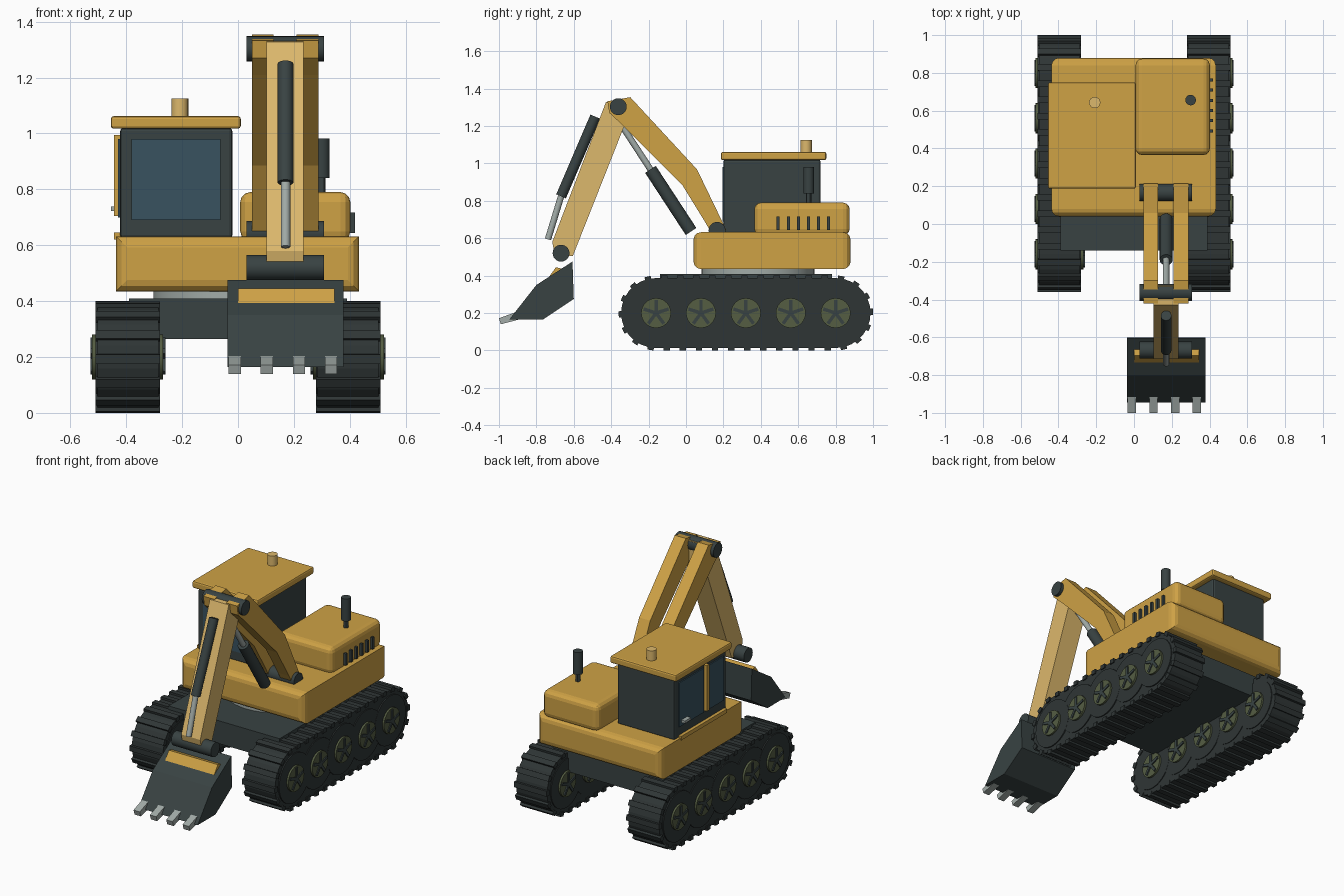
import bpy, bmesh
from math import pi, sin, cos
from mathutils import Matrix, Vector

if "Cube" in bpy.data.objects:
    bpy.data.objects.remove(bpy.data.objects["Cube"])


def material(name, rgb):
    m = bpy.data.materials.new(name)
    m.diffuse_color = (*rgb, 1)
    m.use_nodes = True
    m.node_tree.nodes["Principled BSDF"].inputs["Base Color"].default_value = m.diffuse_color
    return m


YELLOW = material("yellow_paint", (0.62, 0.36, 0.06))
TAN = material("pale_yellow", (0.72, 0.48, 0.15))
DARK = material("dark_steel", (0.04, 0.055, 0.055))
BLACK = material("rubber", (0.028, 0.036, 0.036))
OLIVE = material("olive_hub", (0.09, 0.11, 0.055))
GLASS = material("tinted_glass", (0.04, 0.085, 0.115))
STEEL = material("bare_steel", (0.36, 0.41, 0.39))


def finish(name, bm, mat, smooth=False):
    bmesh.ops.recalc_face_normals(bm, faces=bm.faces)
    me = bpy.data.meshes.new(name)
    bm.to_mesh(me)
    bm.free()
    me.materials.append(mat)
    ob = bpy.data.objects.new(name, me)
    bpy.context.collection.objects.link(ob)
    if smooth:
        bpy.ops.object.select_all(action='DESELECT')
        bpy.context.view_layer.objects.active = ob
        ob.select_set(True)
        bpy.ops.object.shade_smooth_by_angle()
    return ob


def add_box(bm, lo, hi, matrix=Matrix()):
    lo, hi = Vector(lo), Vector(hi)
    scale = Matrix.Diagonal((*(hi - lo), 1))
    return bmesh.ops.create_cube(bm, size=1, matrix=matrix @ Matrix.Translation((lo + hi) / 2) @ scale)


def add_cyl(bm, a, b, r, seg=24):
    a, b = Vector(a), Vector(b)
    rot = (b - a).to_track_quat('Z', 'Y').to_matrix().to_4x4()
    bmesh.ops.create_cone(bm, cap_ends=True, segments=seg, radius1=r, radius2=r,
                          depth=(b - a).length, matrix=Matrix.Translation((a + b) / 2) @ rot)


def add_prism(bm, pts, x0, x1):
    face = bm.faces.new([bm.verts.new((x0, y, z)) for y, z in pts])
    out = bmesh.ops.extrude_face_region(bm, geom=[face])
    verts = [v for v in out["geom"] if isinstance(v, bmesh.types.BMVert)]
    bmesh.ops.translate(bm, verts=verts, vec=(x1 - x0, 0, 0))


def box(name, lo, hi, mat, bevel=0, seg=3, keep_y=False):
    bm = bmesh.new()
    add_box(bm, lo, hi)
    if bevel:
        edges = [e for e in bm.edges
                 if not (keep_y and abs(e.verts[0].co.y - e.verts[1].co.y) > 0.01)]
        bmesh.ops.bevel(bm, geom=edges, offset=bevel, segments=seg, profile=0.5, affect='EDGES')
    return finish(name, bm, mat)


def cyl(name, a, b, r, mat, seg=24):
    bm = bmesh.new()
    add_cyl(bm, a, b, r, seg)
    return finish(name, bm, mat, True)


def prism(name, pts, x0, x1, mat):
    bm = bmesh.new()
    add_prism(bm, pts, x0, x1)
    return finish(name, bm, mat)


# Crawler tracks
Y0, Y1, ZC = -0.16, 0.80, 0.20
WHEELS = [Y0 + 0.24 * i for i in range(5)]
LEN = Y1 - Y0


def track_point(s, r):
    """Position and outward angle at distance s along the track loop."""
    arc = pi * r
    s %= 2 * (LEN + arc)
    if s < LEN:
        return Y0 + s, ZC + r, pi / 2
    s -= LEN
    if s < arc:
        a = pi / 2 - s / r
        return Y1 + r * cos(a), ZC + r * sin(a), a
    s -= arc
    if s < LEN:
        return Y1 - s, ZC - r, -pi / 2
    a = -pi / 2 - (s - LEN) / r
    return Y0 + r * cos(a), ZC + r * sin(a), a


for side, label in ((-1, "left"), (1, "right")):
    inner, outer = side * 0.285, side * 0.503
    # belt
    R = 0.187
    arc = [-pi / 2 + pi * i / 14 for i in range(15)]
    loop = [(Y1 + R * cos(a), ZC + R * sin(a)) for a in arc]
    loop += [(Y0 - R * cos(a), ZC - R * sin(a)) for a in arc]
    prism(label + "_track_belt", loop, inner, outer, BLACK)
    # cleats
    bm = bmesh.new()
    n, total = 36, 2 * (LEN + pi * R)
    for i in range(n):
        y, z, a = track_point(total * (i + 0.5) / n, R)
        m = Matrix.Translation((side * 0.395, y, z)) @ Matrix.Rotation(a - pi / 2, 4, 'X')
        add_box(bm, (-0.115, -0.017, -0.015), (0.115, 0.017, 0.013), m)
    finish(label + "_track_cleats", bm, BLACK)
    # road wheels, hubs and spokes
    discs, hubs, spokes = bmesh.new(), bmesh.new(), bmesh.new()
    for i, y in enumerate(WHEELS):
        w = 0.001 * (i % 2)
        add_cyl(discs, (side * (0.28 + w), y, ZC), (side * (0.51 - w), y, ZC), 0.155, 32)
        add_cyl(hubs, (side * 0.268, y, ZC), (side * 0.522, y, ZC), 0.08, 24)
        for k in range(5):
            m = Matrix.Translation((0, y, ZC)) @ Matrix.Rotation(2 * pi * k / 5, 4, 'X')
            for xa, xb in ((0.26, 0.27), (0.52, 0.528)):
                lo, hi = sorted((side * xa, side * xb))
                add_box(spokes, (lo, -0.009, 0.0), (hi, 0.009, 0.07), m)
    finish(label + "_road_wheels", discs, BLACK, True)
    finish(label + "_wheel_hubs", hubs, OLIVE, True)
    finish(label + "_wheel_spokes", spokes, DARK)

# Undercarriage and turntable
box("undercarriage", (-0.39, -0.14, 0.265), (0.39, 0.78, 0.41), DARK)
cyl("turntable", (0, 0.385, 0.40), (0, 0.385, 0.445), 0.303, STEEL, 40)

# Upper body and engine cover
box("upper_body", (-0.437, 0.04, 0.435), (0.433, 0.88, 0.632), YELLOW, 0.04, 3, True)
box("engine_cover", (0.008, 0.365, 0.615), (0.402, 0.875, 0.79), YELLOW, 0.035)
bm = bmesh.new()
for i in range(6):
    y = 0.493 + 0.054 * i
    add_box(bm, (0.395, y - 0.008, 0.643), (0.418, y + 0.008, 0.717))
finish("engine_vents", bm, DARK)
cyl("exhaust_stub", (0.30, 0.656, 0.78), (0.30, 0.656, 0.85), 0.014, DARK, 12)
cyl("exhaust_pipe", (0.30, 0.656, 0.84), (0.30, 0.656, 0.982), 0.028, DARK, 20)

# Cab
box("cab", (-0.422, 0.20, 0.625), (-0.02, 0.72, 1.02), DARK, 0.012, 2)
box("windscreen", (-0.382, 0.194, 0.69), (-0.062, 0.21, 0.98), GLASS)
box("door_window", (-0.429, 0.43, 0.70), (-0.41, 0.68, 0.98), GLASS)
box("side_window", (-0.429, 0.23, 0.70), (-0.41, 0.39, 0.98), GLASS)
box("door_pillar", (-0.443, 0.398, 0.705), (-0.42, 0.422, 0.995), YELLOW)
box("door_sill", (-0.443, 0.22, 0.62), (-0.42, 0.68, 0.645), YELLOW)
box("door_handle", (-0.455, 0.60, 0.722), (-0.42, 0.66, 0.738), STEEL)
box("cab_roof", (-0.455, 0.187, 1.017), (0.01, 0.75, 1.062), YELLOW, 0.01, 2)
cyl("roof_beacon", (-0.208, 0.643, 1.055), (-0.208, 0.643, 1.125), 0.03, TAN, 20)

# Boom: twin plates
bm = bmesh.new()
boom = [(-0.298, 1.354), (0.059, 0.968), (0.214, 0.647), (0.20, 0.61), (0.14, 0.62),
        (0.10, 0.69), (-0.02, 0.885), (-0.345, 1.21), (-0.41, 1.27), (-0.42, 1.332)]
for x0, x1 in ((0.05, 0.127), (0.21, 0.288)):
    add_prism(bm, boom, x0, x1)
finish("boom", bm, YELLOW)

# Stick
prism("stick", [(-0.428, 1.328), (-0.325, 1.335), (-0.33, 1.20), (-0.605, 0.505), (-0.70, 0.505),
                (-0.715, 0.58)], 0.102, 0.235, TAN)

# Pivot pins
for name, y, z in (("boom_foot_pin", 0.166, 0.642), ("elbow_pin", -0.362, 1.303),
                   ("bucket_pin", -0.668, 0.52)):
    cyl(name, (0.03, y, z), (0.308, y, z), 0.045, DARK)

# Hydraulic rams
for name, a, b, c, r in (("boom_ram", (0.027, 0.636), (-0.19, 0.968), (-0.345, 1.205), 0.034),
                         ("stick_ram", (-0.485, 1.25), (-0.668, 0.824), (-0.738, 0.594), 0.028)):
    p, q, s = [(0.17, *v) for v in (a, b, c)]
    cyl(name + "_barrel", p, q, r, DARK, 20)
    cyl(name + "_rod", q, s, 0.017, STEEL, 16)

# Bucket, wear plate and teeth
prism("bucket", [(-0.607, 0.475), (-0.60, 0.275), (-0.765, 0.165), (-0.945, 0.165), (-0.80, 0.35)],
      -0.038, 0.378, DARK)
prism("bucket_plate", [(-0.655, 0.435), (-0.695, 0.445), (-0.735, 0.39), (-0.735, 0.38)],
      0.0, 0.345, YELLOW)
bm = bmesh.new()
for i in range(4):
    x = -0.012 + 0.115 * i
    add_prism(bm, [(-0.91, 0.205), (-1.0, 0.172), (-0.99, 0.14), (-0.89, 0.166)], x - 0.022, x + 0.022)
finish("bucket_teeth", bm, STEEL)
